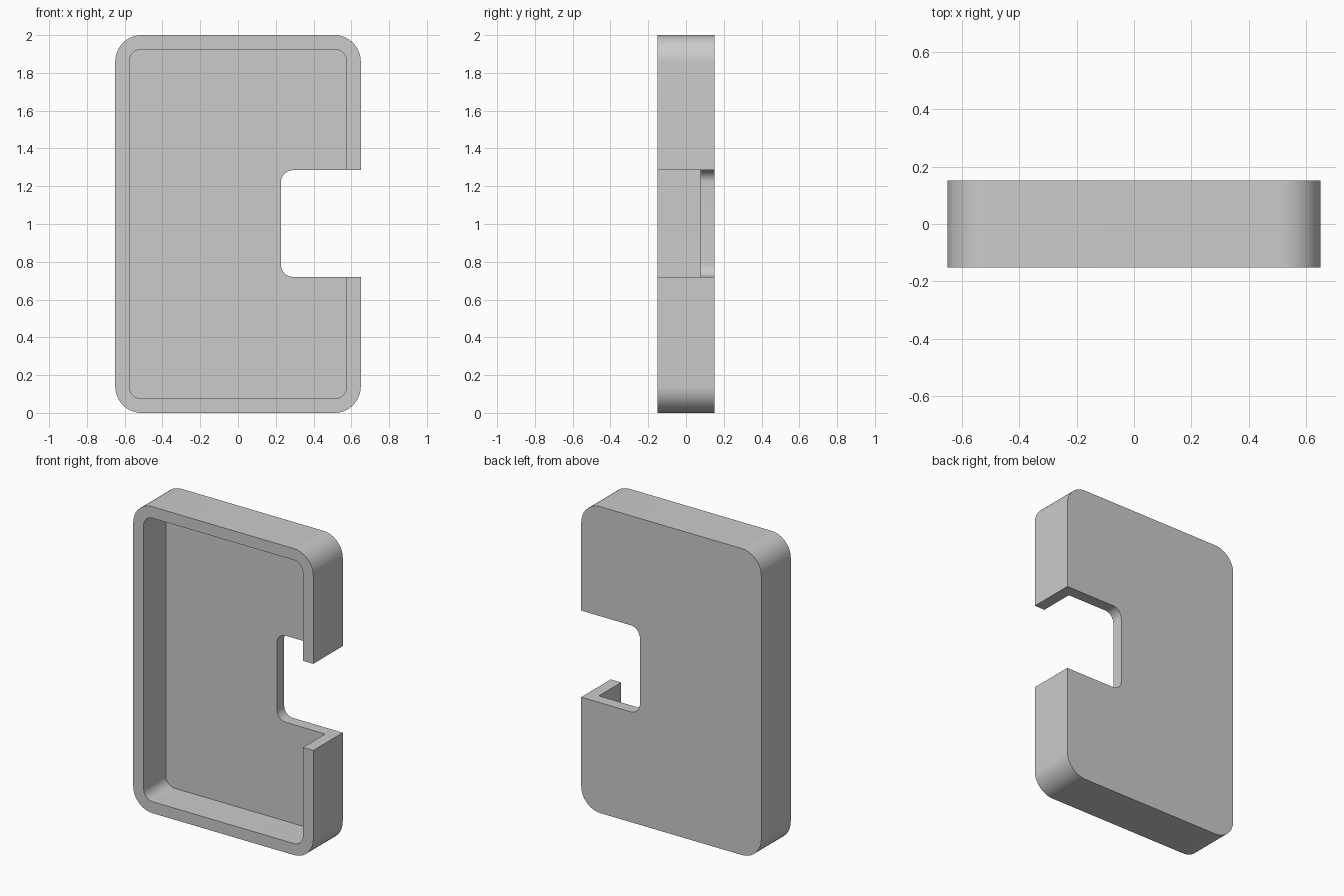
import bpy, bmesh, math

cube = bpy.data.objects.get("Cube")
if cube:
    bpy.data.objects.remove(cube, do_unlink=True)

grey = bpy.data.materials.new("plain grey")
grey.use_nodes = True
colour = (0.6, 0.6, 0.6, 1)
grey.diffuse_color = colour
grey.node_tree.nodes["Principled BSDF"].inputs["Base Color"].default_value = colour


def rounded_slab(name, x0, x1, z0, z1, y0, y1, radius, steps=16):
    """Rounded rectangle in the xz plane, extruded along y."""
    bm = bmesh.new()
    corners = [(x1 - radius, z1 - radius), (x0 + radius, z1 - radius),
               (x0 + radius, z0 + radius), (x1 - radius, z0 + radius)]
    outline = []
    for quarter, (cx, cz) in enumerate(corners):
        for i in range(steps + 1):
            a = (quarter + i / steps) * math.pi / 2
            outline.append(bm.verts.new((cx + radius * math.cos(a), y0,
                                         cz + radius * math.sin(a))))
    face = bm.faces.new(outline)
    grown = bmesh.ops.extrude_face_region(bm, geom=[face])["geom"]
    moved = [v for v in grown if isinstance(v, bmesh.types.BMVert)]
    bmesh.ops.translate(bm, verts=moved, vec=(0, y1 - y0, 0))
    bmesh.ops.recalc_face_normals(bm, faces=bm.faces)
    mesh = bpy.data.meshes.new(name)
    bm.to_mesh(mesh)
    bm.free()
    mesh.materials.append(grey)
    obj = bpy.data.objects.new(name, mesh)
    bpy.context.collection.objects.link(obj)
    return obj


# Outer shell, hollow and side notch
W, D, WALL = 0.65, 0.152, 0.075
tray = rounded_slab("tray", -W, W, 0, 2, -D, D, 0.14)
hollow = rounded_slab("hollow_cutter", -W + WALL, W - WALL, WALL, 2 - WALL,
                      -0.4, D - WALL, 0.065)
notch = rounded_slab("notch_cutter", 0.227, 1, 0.72, 1.285, -0.5, 0.5, 0.065)

bpy.ops.object.select_all(action='DESELECT')
tray.select_set(True)
bpy.context.view_layer.objects.active = tray
for cutter in (hollow, notch):
    cutter.hide_render = True
    cut = tray.modifiers.new(cutter.name, 'BOOLEAN')
    cut.operation = 'DIFFERENCE'
    cut.solver = 'EXACT'
    cut.object = cutter
    bpy.ops.object.modifier_apply(modifier=cut.name)
    bpy.data.objects.remove(cutter, do_unlink=True)

bpy.ops.object.shade_smooth_by_angle(angle=math.radians(30))
